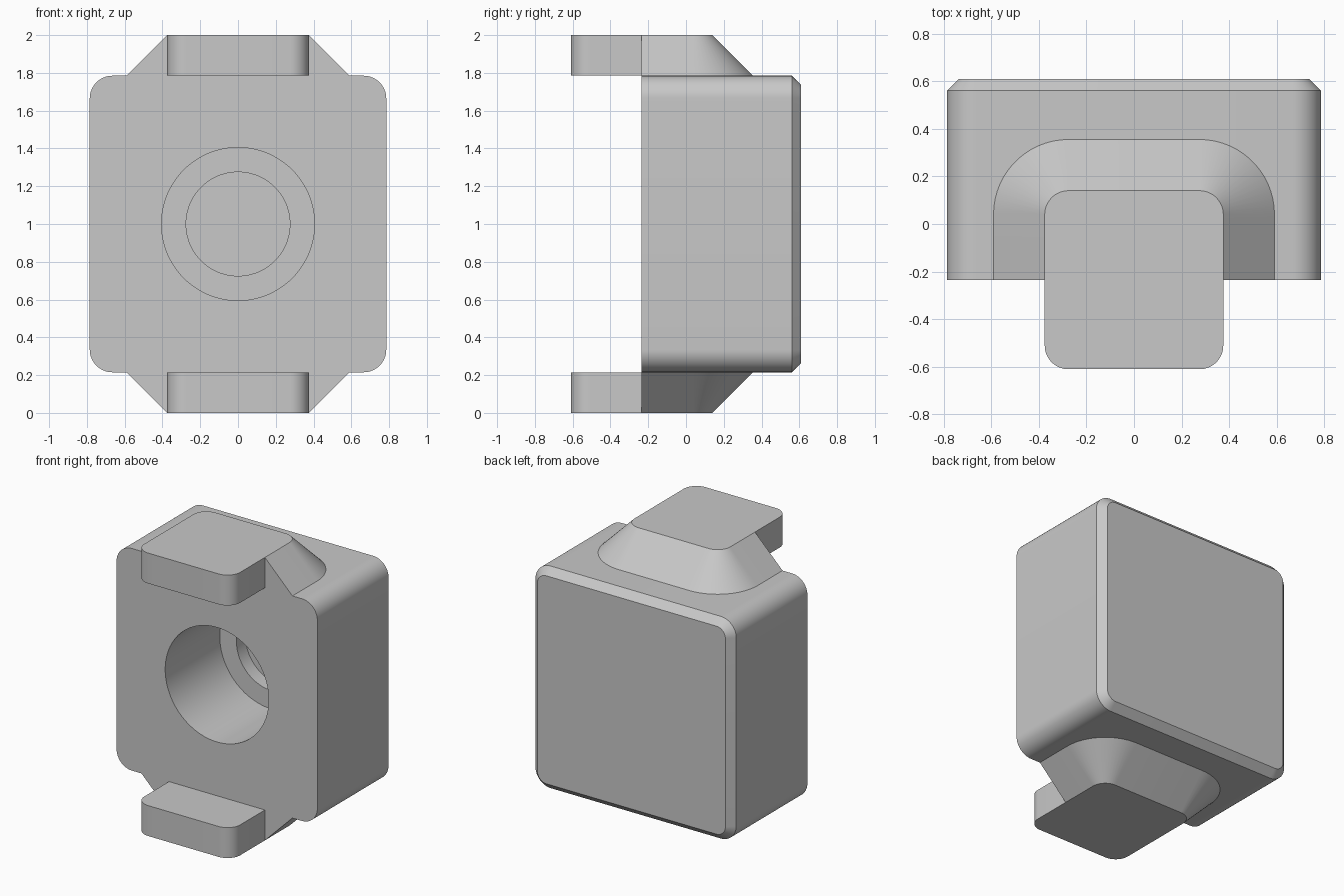
import bpy, bmesh
from math import cos, sin, pi, radians

cube = bpy.data.objects.get("Cube")
if cube:
    bpy.data.objects.remove(cube, do_unlink=True)

grey = bpy.data.materials.new("light_grey")
grey.use_nodes = True
colour = (0.58, 0.58, 0.58, 1)
grey.diffuse_color = colour
grey.node_tree.nodes["Principled BSDF"].inputs["Base Color"].default_value = colour

STEPS = 15                      # segments per rounded corner
COUNT = 4 * (STEPS + 1)         # points per closed ring
MID = 1.0                       # height of the body's centre


def arc(cx, cy, r, start):
    """Quarter arc, counter-clockwise from the start angle."""
    angles = [start + pi / 2 * i / STEPS for i in range(STEPS + 1)]
    return [(cx + r * cos(a), cy + r * sin(a)) for a in angles]


def rounded_square(half, r):
    c = half - r
    points = []
    for q, (sx, sy) in enumerate([(1, 1), (-1, 1), (-1, -1), (1, -1)]):
        points += arc(sx * c, sy * c, r, q * pi / 2)
    return points


def circle(r):
    angles = [(i + 0.5) * 2 * pi / COUNT for i in range(COUNT)]
    return [(r * cos(a), r * sin(a)) for a in angles]


def strip(bm, a, b, closed=False):
    """Quads between two equal rows of vertices."""
    for i in range(len(a) if closed else len(a) - 1):
        j = (i + 1) % len(a)
        bm.faces.new((a[i], a[j], b[j], b[i]))


def finish(bm, name, flip=False):
    if flip:
        bmesh.ops.reverse_faces(bm, faces=bm.faces[:])
    mesh = bpy.data.meshes.new(name)
    bm.to_mesh(mesh)
    bm.free()
    mesh.materials.append(grey)
    obj = bpy.data.objects.new(name, mesh)
    bpy.context.collection.objects.link(obj)
    bpy.ops.object.select_all(action='DESELECT')
    obj.select_set(True)
    bpy.context.view_layer.objects.active = obj
    bpy.ops.object.shade_smooth_by_angle(angle=radians(30))


# Body: rings from the floor of the stepped bore, out over the front, to the back
FRONT = -0.235
sections = [
    (circle(0.275), 0.475),
    (circle(0.275), 0.375),
    (circle(0.405), 0.375),
    (circle(0.405), FRONT),
    (rounded_square(0.785, 0.12), FRONT),
    (rounded_square(0.785, 0.12), 0.56),
    (rounded_square(0.735, 0.07), 0.61),
]
bm = bmesh.new()
rings = [[bm.verts.new((x, y, MID + z)) for x, z in pts] for pts, y in sections]
for a, b in zip(rings, rings[1:]):
    strip(bm, a, b, closed=True)
bm.faces.new(rings[0])
bm.faces.new(rings[-1])
bmesh.ops.recalc_face_normals(bm, faces=bm.faces[:])
finish(bm, "body")


# Tabs: a rounded lip that overhangs the front, with a flared root on the body
def tab(name, side):
    base, tip = 0.785, 1.0
    w, flare, r = 0.375, 0.215, 0.1
    bm = bmesh.new()

    def row(points, h):
        return [bm.verts.new((x, y, MID + side * h)) for x, y in points]

    def root(extra):
        hw, back, cr = w + extra, 0.14 + extra, r + extra
        return ([(hw, FRONT)] + arc(hw - cr, back - cr, cr, 0)
                + arc(cr - hw, back - cr, cr, pi / 2) + [(-hw, FRONT)])

    nose = ([(-w, FRONT)] + arc(r - w, r - 0.61, r, pi)
            + arc(w - r, r - 0.61, r, 1.5 * pi) + [(w, FRONT)])
    root_tip, root_base = row(root(0), tip), row(root(flare), base)
    nose_base = row(nose, base)
    nose_tip = [root_tip[-1]] + row(nose[1:-1], tip) + [root_tip[0]]

    strip(bm, root_base, root_tip)                          # flared sides
    strip(bm, nose_base, nose_tip)                          # lip sides
    bm.faces.new(root_tip + nose_tip[1:-1])                 # outer face
    bm.faces.new(nose_base[::-1])                           # inside of the lip
    bm.faces.new((root_base[0], root_tip[0], nose_base[-1]))
    bm.faces.new((root_base[-1], nose_base[0], root_tip[-1]))
    finish(bm, name, flip=side < 0)


tab("top_tab", 1)
tab("bottom_tab", -1)
